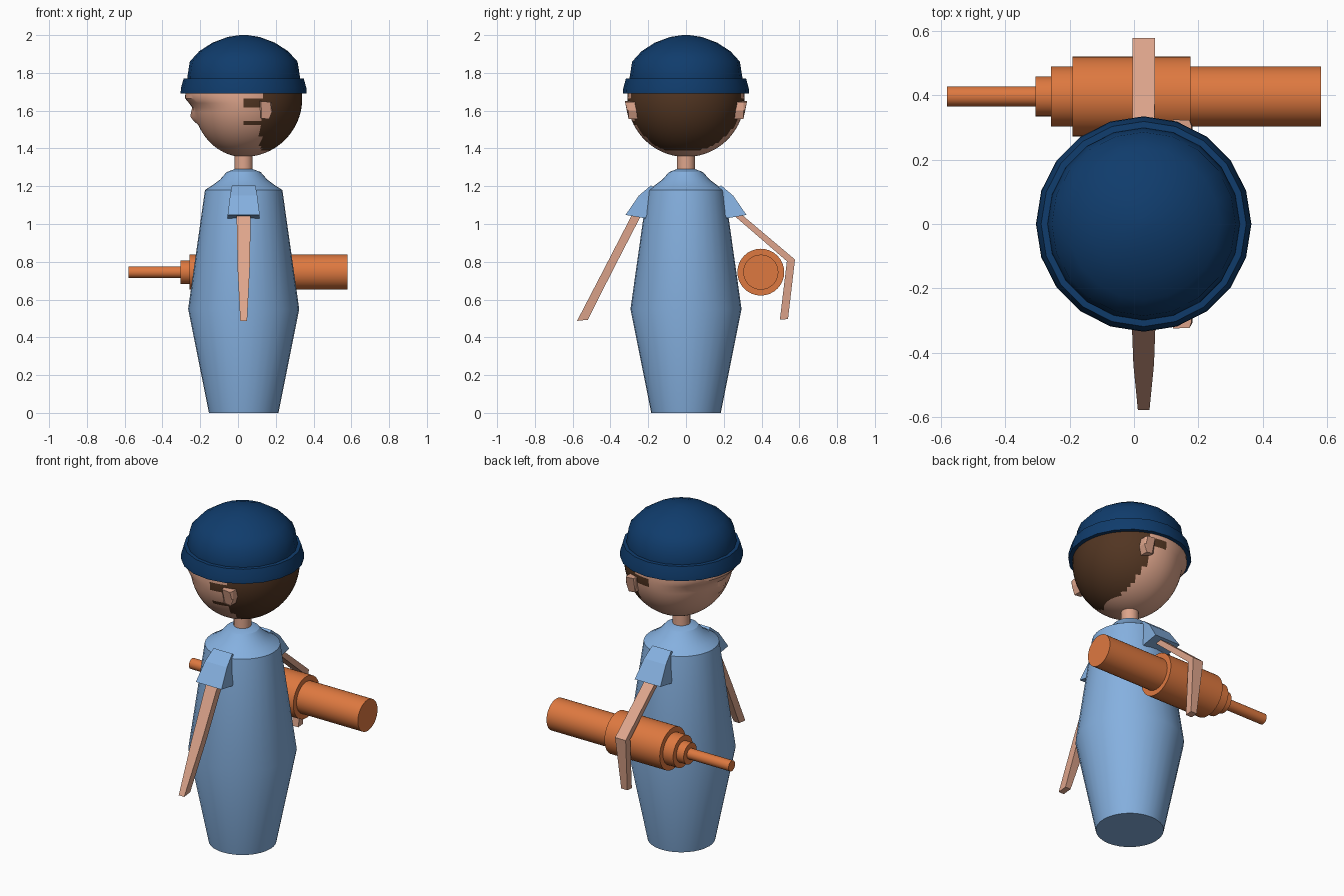
import bpy, bmesh, math
from mathutils import Vector

if "Cube" in bpy.data.objects:
    bpy.data.objects.remove(bpy.data.objects["Cube"])

CX = 0.03  # figure axis sits slightly off centre in x


def material(name, rgb):
    m = bpy.data.materials.new(name)
    m.diffuse_color = (*rgb, 1)
    m.use_nodes = True
    m.node_tree.nodes["Principled BSDF"].inputs["Base Color"].default_value = m.diffuse_color
    return m


BLUE = material("light_blue", (0.235, 0.435, 0.74))
NAVY = material("navy", (0.005, 0.045, 0.15))
SKIN = material("skin", (0.73, 0.376, 0.26))
BROWN = material("brown", (0.084, 0.036, 0.016))
ORANGE = material("orange", (0.73, 0.19, 0.051))


def finish(name, bm, mats, smooth=None):
    bmesh.ops.recalc_face_normals(bm, faces=bm.faces)
    mesh = bpy.data.meshes.new(name)
    bm.to_mesh(mesh)
    bm.free()
    ob = bpy.data.objects.new(name, mesh)
    bpy.context.collection.objects.link(ob)
    for m in mats:
        mesh.materials.append(m)
    if smooth:
        bpy.ops.object.select_all(action='DESELECT')
        ob.select_set(True)
        bpy.context.view_layer.objects.active = ob
        bpy.ops.object.shade_smooth_by_angle(angle=math.radians(smooth))
    return ob


def loft(name, rings, mat, smooth=None):
    """Skin consecutive rings of points and cap both ends."""
    bm = bmesh.new()
    vr = [[bm.verts.new(p) for p in r] for r in rings]
    n = len(rings[0])
    for a, b in zip(vr, vr[1:]):
        for i in range(n):
            j = (i + 1) % n
            bm.faces.new((a[i], a[j], b[j], b[i]))
    bm.faces.new(vr[0])
    bm.faces.new(vr[-1])
    return finish(name, bm, [mat], smooth)


def lathe(name, profile, mat, n=32, smooth=30):
    """Turn (radius, z) pairs about the figure axis."""
    rings = [[(CX + r * math.cos(2 * math.pi * i / n), r * math.sin(2 * math.pi * i / n), z)
              for i in range(n)] for r, z in profile]
    return loft(name, rings, mat, smooth)


def limb(name, sections, side, mat):
    """Box-section limb; each section is inner y,z, outer y,z, half width."""
    rings = [[(CX - w, side * yi, zi), (CX + w, side * yi, zi),
              (CX + w, side * yo, zo), (CX - w, side * yo, zo)]
             for yi, zi, yo, zo, w in sections]
    return loft(name, rings, mat)


# body and neck
lathe("body", [(0.184, 0), (0.294, 0.55), (0.205, 1.18), (0.165, 1.205),
               (0.125, 1.235), (0.09, 1.275), (0.05, 1.29)], BLUE, smooth=25)
lathe("neck", [(0.048, 1.25), (0.048, 1.40)], SKIN, 20)

# head: sphere with the face set back below the brow, and a nose
bm = bmesh.new()
bmesh.ops.create_uvsphere(bm, u_segments=56, v_segments=40, radius=0.31)
for v in bm.verts:
    v.co += Vector((CX, 0, 1.665))
    x, y, z = v.co
    if x < CX:
        set_back = min(1, max(0, (1.655 - z) / 0.03))
        v.co.x = CX + (x - CX) * (1 - 0.13 * set_back)
        if abs(y) < 0.06 and 1.53 < z < 1.63:
            rise = (1.63 - z) / 0.07 if z > 1.56 else (z - 1.53) / 0.03
            v.co.x -= 0.03 * (1 - abs(y) / 0.06) * rise


def is_hair(p):
    x, y, z = p
    if z < 1.385:
        return False
    if 1.61 < z < 1.655 or (y < 0 and 1.515 < z < 1.55):  # sideburns
        return x > 0.045
    return x > 0.12 + (0.25 * max(0, 1.55 - z) if y > 0 else 0)


for f in bm.faces:
    f.material_index = int(is_hair(f.calc_center_median()))
finish("head", bm, [SKIN, BROWN], 35)

# ears
for side, tag in ((-1, "front"), (1, "back")):
    rings = [[(x, side * yi, z) for x, z in ((0.12, 1.56), (0.165, 1.555), (0.182, 1.60),
                                            (0.178, 1.645), (0.115, 1.65))]
             for yi in (0.25, 0.305)]
    rings.append([(0.148 + (x - 0.148) * 0.8, side * (0.30 + 0.25 * (z - 1.555)), z)
                  for x, _, z in rings[1]])
    loft("ear_" + tag, rings, SKIN)

# hat: dome and turned-up band
lathe("hat_dome", [(0.30, 1.70), (0.298, 1.78), (0.285, 1.86), (0.235, 1.915), (0.165, 1.96),
                   (0.085, 1.99), (0.02, 2.0)], NAVY, 20, 50)
lathe("hat_band", [(0.30, 1.69), (0.334, 1.69), (0.332, 1.72), (0.318, 1.77), (0.29, 1.772)],
      NAVY, 20, 30)

# sleeves
for side, tag in ((-1, "front"), (1, "back")):
    limb("sleeve_" + tag, [(0.12, 1.15, 0.185, 1.205, 0.062), (0.18, 1.10, 0.25, 1.15, 0.072),
                           (0.215, 1.03, 0.32, 1.048, 0.085)], side, BLUE)

# arms: one hanging, one bent around the tank
limb("straight_arm", [(0.225, 1.07, 0.275, 1.07, 0.038), (0.385, 0.76, 0.435, 0.76, 0.032),
                      (0.52, 0.493, 0.577, 0.487, 0.018)], -1, SKIN)
limb("bent_arm", [(0.225, 1.07, 0.265, 1.075, 0.034), (0.534, 0.803, 0.577, 0.812, 0.035),
                  (0.497, 0.493, 0.54, 0.497, 0.02)], 1, SKIN)

# stepped tank carried under the arm
steps = [(-0.58, 0.031), (-0.305, 0.031), (-0.305, 0.062), (-0.257, 0.062), (-0.257, 0.093),
         (-0.19, 0.093), (-0.19, 0.124), (0.175, 0.124), (0.175, 0.093), (0.58, 0.093)]
N = 32
loft("tank", [[(x, 0.396 + r * math.cos(2 * math.pi * i / N), 0.745 + r * math.sin(2 * math.pi * i / N))
               for i in range(N)] for x, r in steps], ORANGE, 30)
